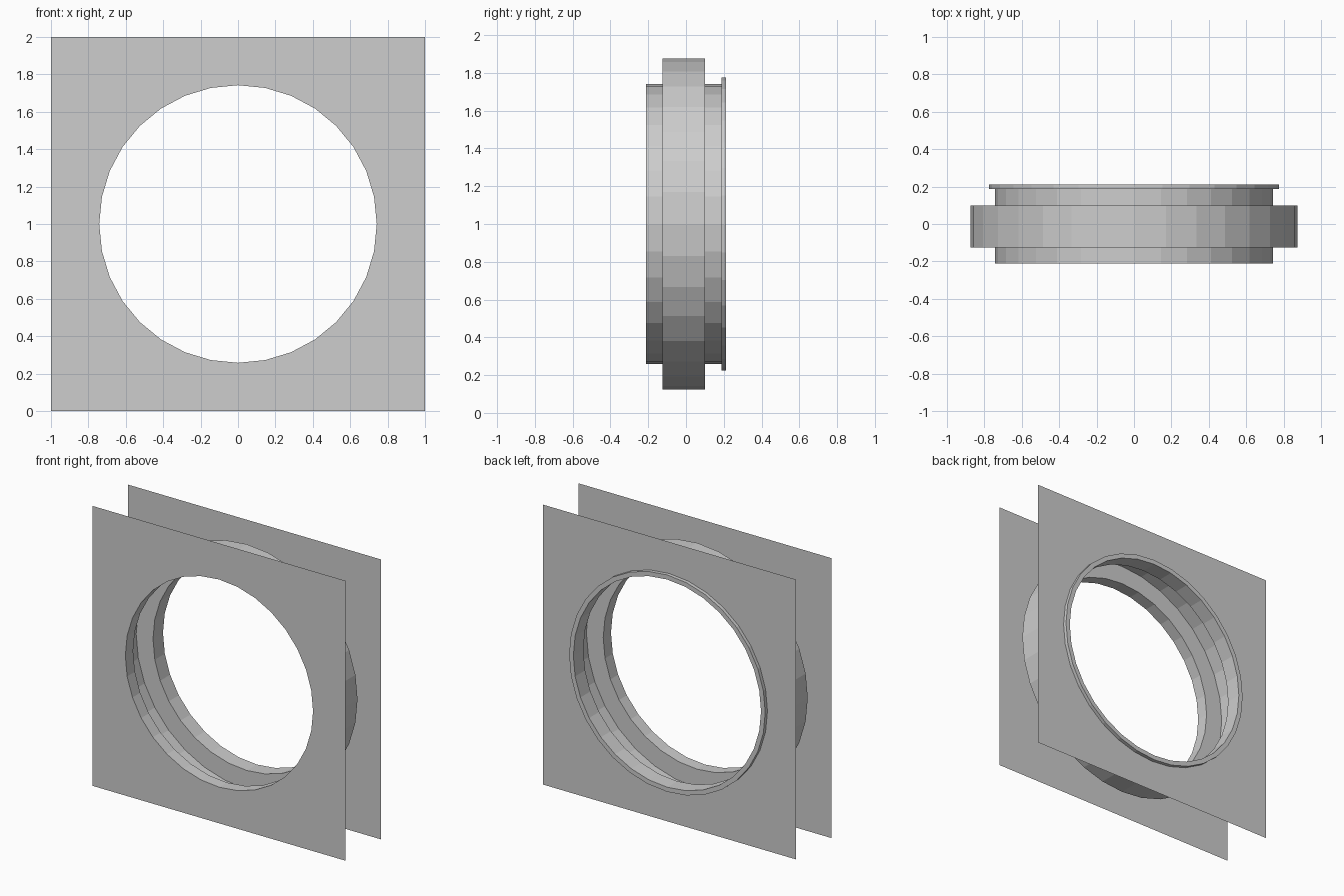
import bpy, bmesh, math

SIDES = 32
CENTRE_Z = 1.0

cube = bpy.data.objects.get("Cube")
if cube:
    bpy.data.objects.remove(cube, do_unlink=True)

grey = bpy.data.materials.new("light_grey")
grey.use_nodes = True
colour = (0.61, 0.61, 0.61, 1)
grey.diffuse_color = colour
grey.node_tree.nodes["Principled BSDF"].inputs["Base Color"].default_value = colour


def ring(bm, radius, y, square=False):
    """Loop of vertices around the y axis, round or pushed out to a square."""
    verts = []
    for i in range(SIDES):
        a = 2 * math.pi * i / SIDES
        c, s = math.cos(a), math.sin(a)
        r = radius / max(abs(c), abs(s)) if square else radius
        verts.append(bm.verts.new((r * c, y, CENTRE_Z + r * s)))
    return verts


def loft(name, loops):
    """Skin a series of (radius, y, square) loops with flat quads."""
    bm = bmesh.new()
    rings = [ring(bm, *loop) for loop in loops]
    for a, b in zip(rings, rings[1:]):
        for i in range(SIDES):
            j = (i + 1) % SIDES
            bm.faces.new((a[i], b[i], b[j], a[j]))
    bmesh.ops.recalc_face_normals(bm, faces=bm.faces)
    mesh = bpy.data.meshes.new(name)
    bm.to_mesh(mesh)
    bm.free()
    mesh.materials.append(grey)
    obj = bpy.data.objects.new(name, mesh)
    bpy.context.collection.objects.link(obj)


BORE, DRUM, LIP = 0.742, 0.875, 0.775
FRONT, DRUM_FRONT, DRUM_BACK, BACK, LIP_BACK = -0.2125, -0.125, 0.10, 0.187, 0.2125

# Thin square plates with round openings
loft("front_plate", [(1, FRONT, True), (BORE, FRONT)])
loft("back_plate", [(1, BACK, True), (LIP, BACK)])

# Open sleeve with a hollow wide drum in the middle and a raised lip at the back
loft("sleeve", [
    (BORE, FRONT), (BORE, DRUM_FRONT),
    (DRUM, DRUM_FRONT), (DRUM, DRUM_BACK),
    (BORE, DRUM_BACK), (BORE, LIP_BACK),
    (LIP, LIP_BACK), (LIP, BACK),
])
